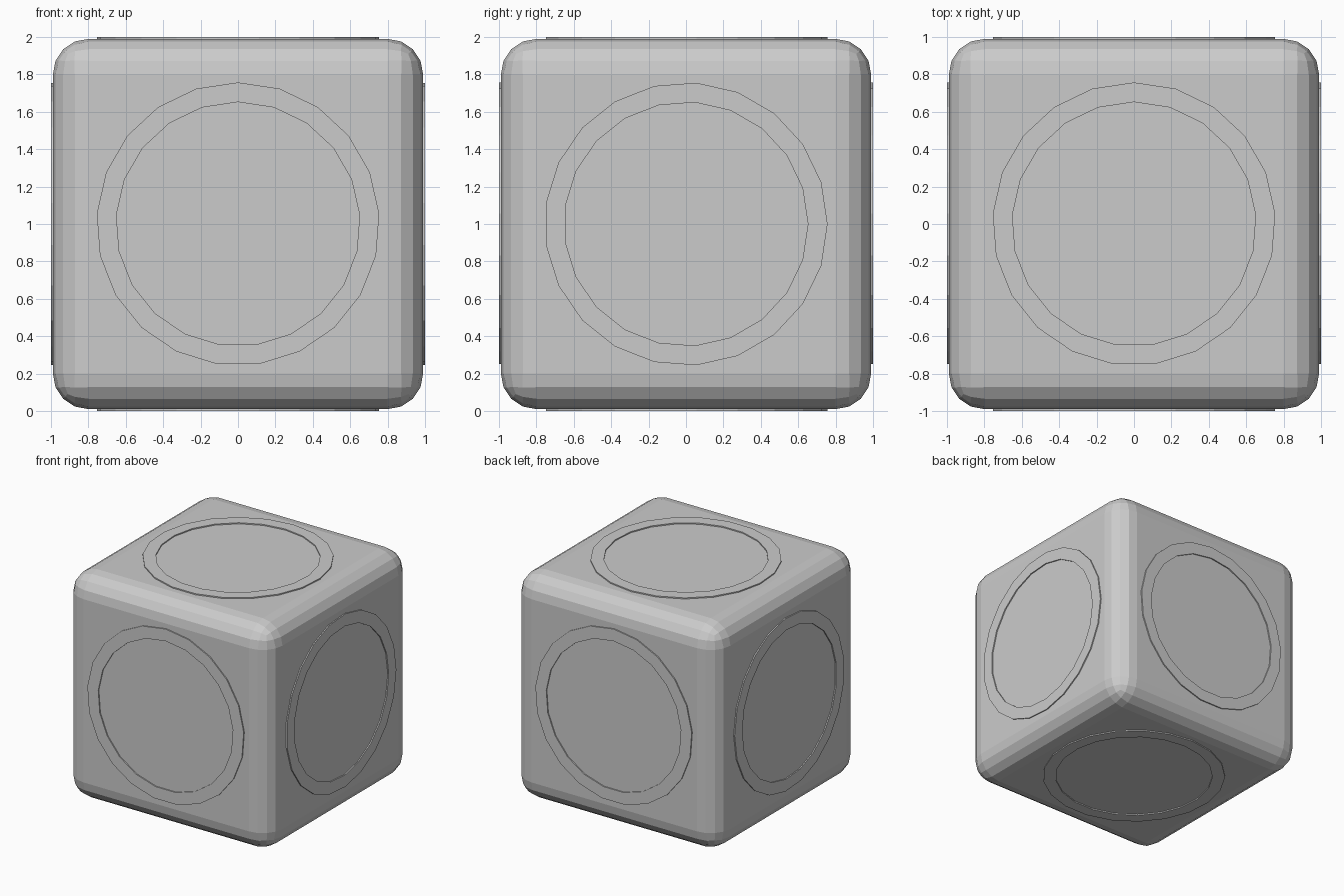
import bpy, bmesh
from math import sin, cos, pi
from mathutils import Vector

if "Cube" in bpy.data.objects:
    bpy.data.objects.remove(bpy.data.objects["Cube"])

SIDES = 21
HALF = 0.99          # half size of the rounded cube
CENTRE = Vector((0, 0, 1))

# Rounded cube body
bpy.ops.mesh.primitive_cube_add(size=2 * HALF, location=CENTRE)
body = bpy.context.object
body.name = "rounded_cube"
bevel = body.modifiers.new("edge_rounding", 'BEVEL')
bevel.width = 0.19
bevel.segments = 4


def face_ring(name, normal, up, outer=0.757, inner=0.652, low=0.975, high=1.0):
    """Thin raised flat ring on the cube face with the given normal."""
    n, u = Vector(normal), Vector(up)
    side = n.cross(u)
    bm = bmesh.new()
    loops = []
    for r, h in ((outer, low), (outer, high), (inner, high), (inner, low)):
        loops.append([bm.verts.new(n * h + u * (r * cos(2 * pi * i / SIDES))
                                   + side * (r * sin(2 * pi * i / SIDES)))
                      for i in range(SIDES)])
    for k in range(4):
        a, b = loops[k], loops[(k + 1) % 4]
        for i in range(SIDES):
            j = (i + 1) % SIDES
            bm.faces.new((a[i], a[j], b[j], b[i]))
    bmesh.ops.recalc_face_normals(bm, faces=bm.faces)
    mesh = bpy.data.meshes.new(name)
    bm.to_mesh(mesh)
    bm.free()
    obj = bpy.data.objects.new(name, mesh)
    obj.location = CENTRE
    bpy.context.collection.objects.link(obj)


# One ring on each of the six faces
for name, normal, up in (
        ("front_ring", (0, -1, 0), (0, 0, 1)), ("back_ring", (0, 1, 0), (0, 0, 1)),
        ("right_ring", (1, 0, 0), (0, 1, 0)), ("left_ring", (-1, 0, 0), (0, 1, 0)),
        ("top_ring", (0, 0, 1), (0, 1, 0)), ("bottom_ring", (0, 0, -1), (0, 1, 0))):
    face_ring(name, normal, up)
